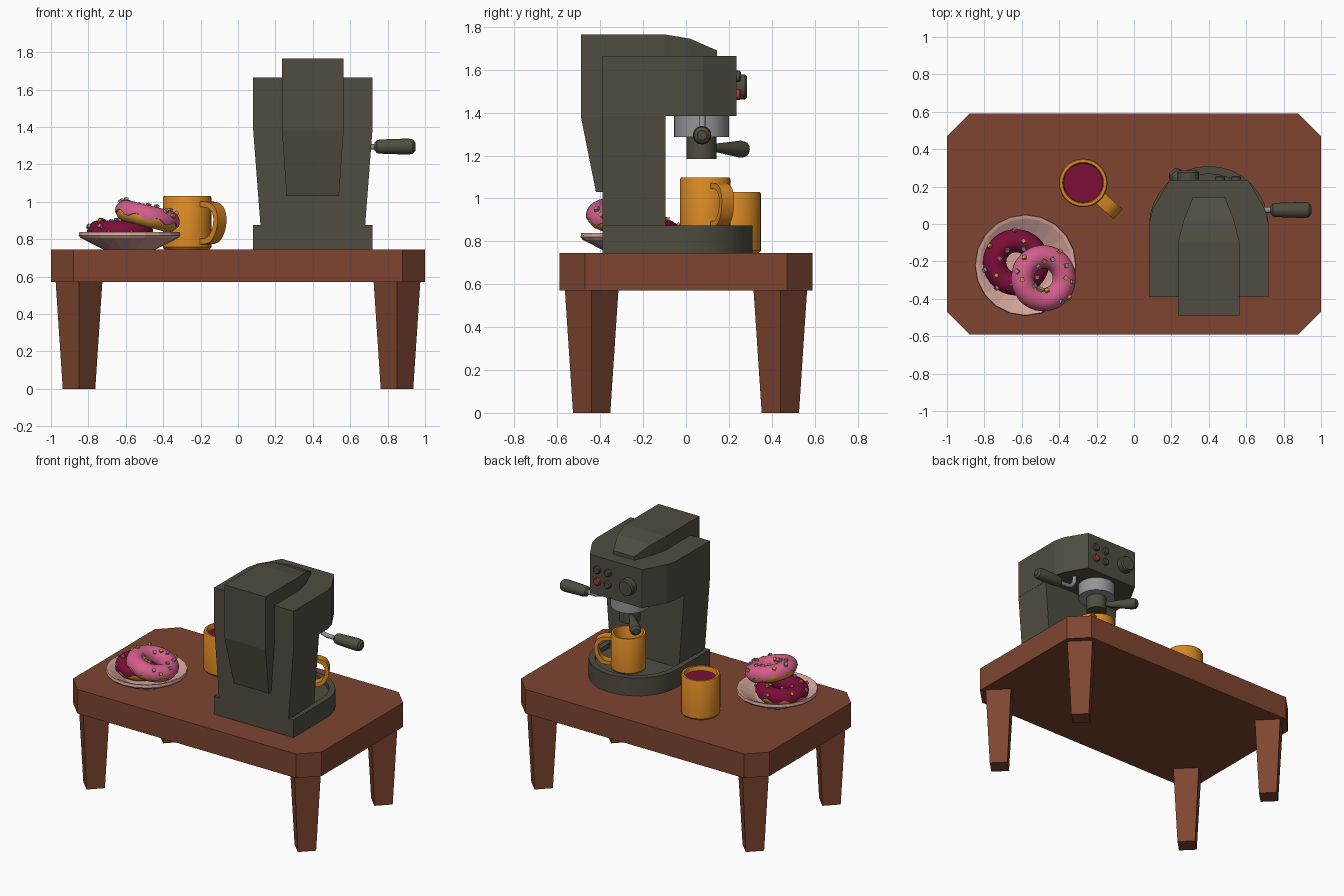
import bpy, bmesh, random
from math import sin, cos, pi, tau, radians
from mathutils import Matrix, Vector

random.seed(4)
if "Cube" in bpy.data.objects:
    bpy.data.objects.remove(bpy.data.objects["Cube"])


def material(name, r, g, b):
    m = bpy.data.materials.new(name)
    m.use_nodes = True
    m.diffuse_color = (r, g, b, 1)
    m.node_tree.nodes["Principled BSDF"].inputs["Base Color"].default_value = (r, g, b, 1)
    return m


wood = material("wood", .21, .06, .03)
charcoal = material("charcoal", .08, .075, .052)
steel = material("steel", .3, .3, .31)
red = material("red", .36, .05, .025)
orange = material("orange", .7, .25, .017)
maroon = material("maroon", .2, .004, .04)
pink = material("pink", .66, .11, .26)
china = material("pale china", .66, .37, .32)
dough = material("golden dough", .64, .3, .035)


def finish(name, bm, mats, smooth=True, matrix=Matrix()):
    bmesh.ops.recalc_face_normals(bm, faces=bm.faces)
    me = bpy.data.meshes.new(name)
    bm.to_mesh(me)
    bm.free()
    for m in mats:
        me.materials.append(m)
    if smooth:
        me.shade_smooth()
        me.set_sharp_from_angle(angle=radians(35))
    ob = bpy.data.objects.new(name, me)
    ob.matrix_world = matrix
    bpy.context.collection.objects.link(ob)
    return ob


def loft(name, rings, mat, smooth=False, matrix=Matrix(), loop=False):
    """Bridge rings of equal length; cap the ends unless looped."""
    bm = bmesh.new()
    rows = [[bm.verts.new(p) for p in ring] for ring in rings]
    n = len(rows[0])
    pairs = list(zip(rows, rows[1:])) + ([(rows[-1], rows[0])] if loop else [])
    for a, b in pairs:
        for i in range(n):
            j = (i + 1) % n
            bm.faces.new((a[i], a[j], b[j], b[i]))
    if not loop:
        bm.faces.new(rows[0])
        bm.faces.new(rows[-1])
    return finish(name, bm, [mat], smooth, matrix)


def place(loc, axis=(0, 0, 1)):
    return Matrix.Translation(loc) @ Vector(axis).to_track_quat('Z', 'Y').to_matrix().to_4x4()


def lathe(name, profile, mat, loc, axis=(0, 0, 1), sides=28, smooth=True):
    rings = [[(r * cos(tau * i / sides), r * sin(tau * i / sides), z) for i in range(sides)]
             for r, z in profile]
    return loft(name, rings, mat, smooth, place(loc, axis))


def prism(name, outline, z0, z1, mat):
    return loft(name, [[(x, y, z) for x, y in outline] for z in (z0, z1)], mat)


# Table: chamfered top on four diamond-section tapered legs
X, Y, C = 1, .59, .12
top = [(X, C - Y), (X, Y - C), (X - C, Y), (C - X, Y),
       (-X, Y - C), (-X, C - Y), (C - X, -Y), (X - C, -Y)]
prism("table_top", top, .57, .745, wood)
for sx, side in ((-1, "right"), (1, "left")):
    for sy, end in ((-1, "front"), (1, "back")):
        rings = [[(sx * .85 + h * cos(k * pi / 2), sy * .44 + h * sin(k * pi / 2), z)
                  for k in range(4)] for h, z in ((.087, 0), (.125, .575))]
        loft(f"{end}_{side}_leg", rings, wood)

# Machine base: rounded end with a sunken drip tray
MX = .4
arc = [(MX + .32 * cos(pi * i / 16), -.01 + .32 * sin(pi * i / 16)) for i in range(17)]
outline = [(MX - .32, -.39), (MX + .32, -.39)] + arc
bm = bmesh.new()
floor = bm.faces.new([bm.verts.new((x, y, .745)) for x, y in outline])
ext = bmesh.ops.extrude_face_region(bm, geom=[floor])["geom"]
bmesh.ops.translate(bm, vec=(0, 0, .13), verts=[v for v in ext if isinstance(v, bmesh.types.BMVert)])
lid = [f for f in ext if isinstance(f, bmesh.types.BMFace)][0]
bmesh.ops.recalc_face_normals(bm, faces=bm.faces)
bmesh.ops.inset_region(bm, faces=[lid], thickness=.042)
wall = bmesh.ops.extrude_face_region(bm, geom=[lid])["geom"]
bmesh.ops.translate(bm, vec=(0, 0, -.034), verts=[v for v in wall if isinstance(v, bmesh.types.BMVert)])
if lid.is_valid:
    bm.faces.remove(lid)
finish("machine_base", bm, [charcoal])

# Column, brewing head and the raised back cover
rings = [[(MX - h, -.39, z), (MX + h, -.39, z), (MX + h, -.095, z), (MX - h, -.095, z)]
         for h, z in ((.28, .835), (.28, .875), (.32, 1.4))]
loft("machine_column", rings, charcoal)
half = [(.32, -.39), (.32, 0), (.3, .08), (.21, .235)]
prism("machine_head", [(MX + x, y) for x, y in half] + [(MX - x, y) for x, y in reversed(half)],
      1.385, 1.665, charcoal)
sections = [((-.42, 1.03), (-.38, 1.03), .14), ((-.49, 1.38), (-.38, 1.38), .165),
            ((-.49, 1.765), (-.38, 1.65), .165), ((-.1, 1.765), (-.1, 1.65), .165),
            ((.02, 1.745), (.02, 1.65), .135), ((.145, 1.69), (.145, 1.65), .085)]
loft("machine_cover", [[(MX - h, *o), (MX + h, *o), (MX + h, *i), (MX - h, *i)]
                       for o, i, h in sections], charcoal)

# Controls on the head
lathe("dial", [(.058, 0), (.058, .045), (.05, .055)], charcoal, (.29, .23, 1.52), (0, 1, 0))
for x in (.545, .46):
    for z in (1.485, 1.57):
        is_red = x > .5 and z < 1.5
        lathe("red_button" if is_red else "button", [(.026, 0), (.026, .02), (.02, .026)],
              red if is_red else charcoal, (x, .23, z), (0, 1, 0), 16)

# Group head, filter basket and its flared handle
lathe("group_head", [(.128, 0), (.128, .11)], steel, (MX, .072, 1.287))
lathe("filter_basket", [(.07, 0), (.07, .11)], charcoal, (MX, .072, 1.185))
lathe("filter_handle", [(.017, 0), (.017, .07), (.04, .25), (.036, .275), (.02, .29)], charcoal,
      (MX, .072, 1.24), (-.68, .73, -.04), 12)

# Steam pipe and its grip
cu = bpy.data.curves.new("steam_pipe", 'CURVE')
cu.dimensions = '3D'
cu.bevel_depth = .015
path = [(.6, 1.4), (.605, 1.34), (.63, 1.305), (.67, 1.295), (.76, 1.295)]
sp = cu.splines.new('POLY')
sp.points.add(len(path) - 1)
for p, (x, z) in zip(sp.points, path):
    p.co = (x, .075, z, 1)
cu.materials.append(steel)
bpy.context.collection.objects.link(bpy.data.objects.new("steam_pipe", cu))
lathe("steam_grip", [(.02, 0), (.034, .012), (.038, .03), (.043, .18), (.038, .205), (.022, .218)],
      charcoal, (.73, .075, 1.295), (1, 0, 0), 20)


# Mugs: turned body and a band handle
def mug(name, loc, angle, size):
    cup = [(.12, 0), (.13, .012), (.13, .275), (.125, .285), (.11, .285), (.105, .275), (.1, .03)]
    lathe(name, [(r * size, z * size) for r, z in cup], orange, loc)
    rings = []
    for i in range(15):
        a = pi / 2 - pi * i / 14
        bulge = abs(cos(a)) ** .6
        lean = .012 * sin(a)
        ring = []
        for reach, tall, w in ((.1, .085, -.036), (.1, .085, .036), (.13, .115, .036), (.13, .115, -.036)):
            ring.append((.12 + (reach + lean) * bulge, w, .142 + tall * sin(a)))
        rings.append(ring)
    loft(name + "_handle", rings, orange, True,
         Matrix.Translation(loc) @ Matrix.Rotation(radians(angle), 4, 'Z') @ Matrix.Scale(size, 4))


mug("coffee_mug", (-.272, .22, .745), -42, 1)
lathe("coffee", [(.104, .2), (.104, .255)], maroon, (-.272, .22, .745))
mug("empty_mug", (MX, .09, .842), 28, .9)

# Plate
lathe("plate", [(.14, 0), (.262, .062), (.272, .075), (.268, .094), (.25, .09), (.15, .035)],
      china, (-.58, -.22, .745), sides=20, smooth=False)


# Doughnuts: ring, wavy icing and scattered sprinkles
def ring_point(t, p, r, major=.115):
    d = major + r * cos(p)
    return Vector((d * cos(t), d * sin(t), r * sin(p)))


def doughnut(name, icing, sprinkles, matrix):
    n, m = 48, 14
    loft(name, [[ring_point(tau * i / n, tau * j / m, .056) for j in range(m)] for i in range(n)],
         dough, True, matrix, True)
    rings = []
    for i in range(n):
        t = tau * i / n
        lo = -.12 + .2 * sin(9 * t)
        hi = pi + .35 + .12 * sin(5 * t)
        rings.append([ring_point(t, lo + (hi - lo) * j / m, .062) for j in range(m + 1)])
    loft(name + "_icing", rings, icing, True, matrix, True)
    bm = bmesh.new()
    for i in range(16):
        t, p = tau * (i + random.random() * .7) / 16, random.uniform(.3, 2.5)
        normal = ring_point(t, p, 1, 0)
        m4 = place(ring_point(t, p, .064), normal) @ Matrix.Rotation(random.uniform(0, pi), 4, 'Z')
        cube = bmesh.ops.create_cube(bm, size=.021, matrix=m4)
        for f in {f for v in cube["verts"] for f in v.link_faces}:
            f.material_index = i % len(sprinkles)
    finish(name + "_sprinkles", bm, sprinkles, False, matrix)


doughnut("lower_doughnut", maroon, [dough, pink, steel], Matrix.Translation((-.63, -.205, .838)))
doughnut("upper_doughnut", pink, [dough, steel],
         Matrix.Translation((-.485, -.29, .92)) @ Matrix.Rotation(radians(14), 4, 'Y'))
